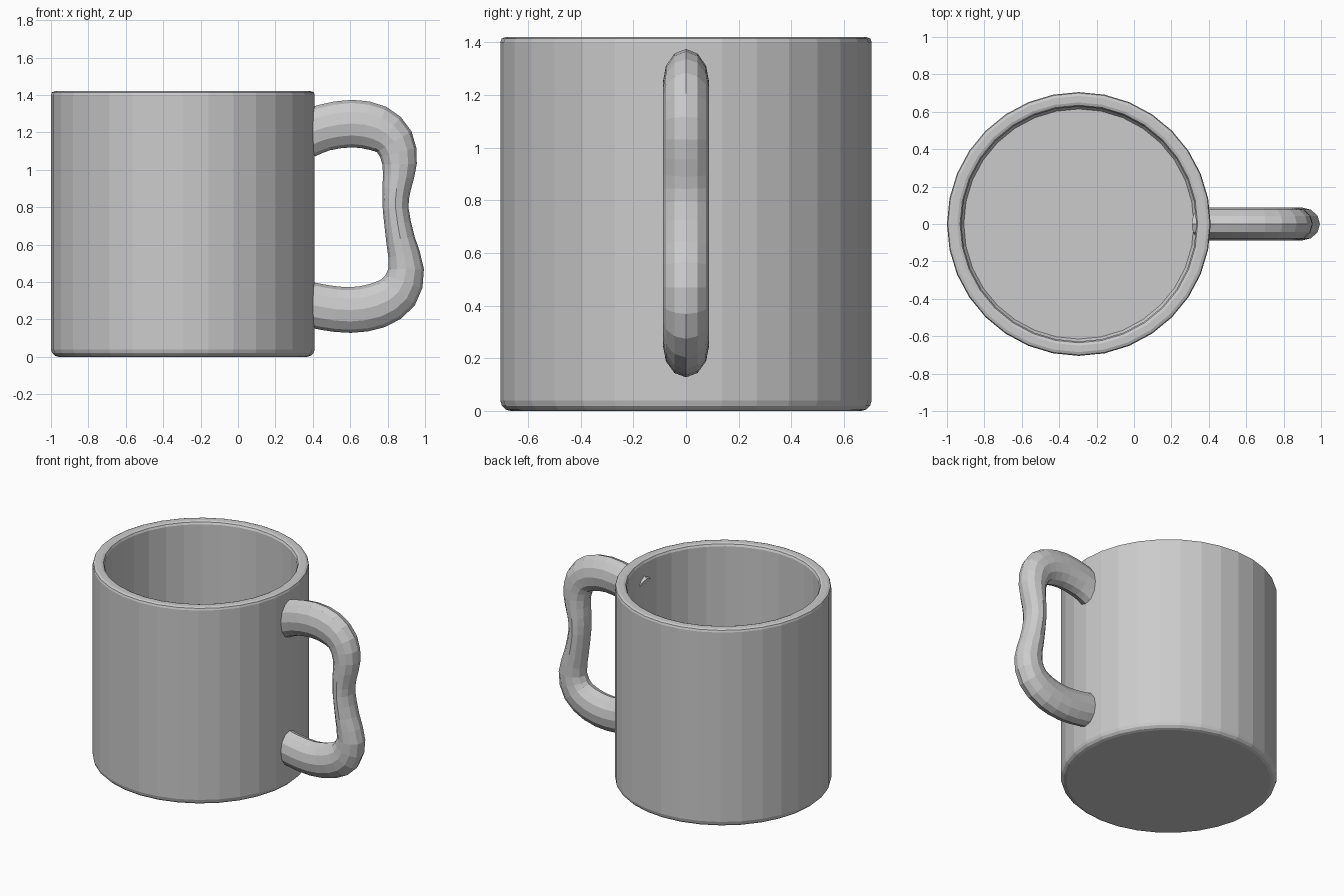
import bpy, bmesh, math
from mathutils import Vector

if "Cube" in bpy.data.objects:
    bpy.data.objects.remove(bpy.data.objects["Cube"])

CX, SIDES = -0.295, 32


def make_object(name, rings, cap=True):
    """Skin a list of equal-length vertex rings into a mesh object."""
    bm = bmesh.new()
    loops = [[bm.verts.new(p) for p in ring] for ring in rings]
    n = len(loops[0])
    for a, b in zip(loops, loops[1:]):
        for i in range(n):
            j = (i + 1) % n
            bm.faces.new((a[i], a[j], b[j], b[i]))
    if cap:
        bm.faces.new(loops[0][::-1])
        bm.faces.new(loops[-1])
    bmesh.ops.recalc_face_normals(bm, faces=bm.faces[:])
    mesh = bpy.data.meshes.new(name)
    bm.to_mesh(mesh)
    bm.free()
    obj = bpy.data.objects.new(name, mesh)
    bpy.context.collection.objects.link(obj)
    return obj


# Cup body: outer base, rounded foot, wall, rounded rim, inner wall and floor
profile = [(0.665, 0.0), (0.685, 0.006), (0.699, 0.02), (0.705, 0.04),
           (0.705, 1.40), (0.70, 1.414), (0.685, 1.42),
           (0.65, 1.42), (0.635, 1.414), (0.628, 1.40),
           (0.628, 0.10), (0.615, 0.08)]
body_rings = []
for r, z in profile:
    angles = [2 * math.pi * i / SIDES for i in range(SIDES)]
    body_rings.append([(CX + r * math.cos(a), r * math.sin(a), z) for a in angles])
make_object("cup_body", body_rings)

# Handle: centre line x, z and half thickness, narrowing at the grip
path = [Vector(p) for p in [
    (0.36, 1.185, 0.125), (0.46, 1.225, 0.125), (0.61, 1.247, 0.127),
    (0.745, 1.222, 0.124), (0.835, 1.15, 0.108), (0.864, 1.03, 0.092),
    (0.848, 0.90, 0.076), (0.843, 0.79, 0.069), (0.868, 0.63, 0.077),
    (0.899, 0.47, 0.095), (0.857, 0.345, 0.113), (0.745, 0.274, 0.122),
    (0.60, 0.250, 0.122), (0.46, 0.264, 0.121), (0.36, 0.285, 0.12)]]


def smooth_path(pts, steps):
    """Catmull-Rom subdivision of the path."""
    ext = [2 * pts[0] - pts[1]] + pts + [2 * pts[-1] - pts[-2]]
    out = []
    for a, b, c, d in zip(ext, ext[1:], ext[2:], ext[3:]):
        for k in range(steps):
            t = k / steps
            out.append(0.5 * (2 * b + (c - a) * t + (2 * a - 5 * b + 4 * c - d) * t**2
                              + (3 * b - a - 3 * c + d) * t**3))
    return out + [pts[-1]]


line = smooth_path(path, 2)
handle_rings = []
for i, p in enumerate(line):
    d = line[min(i + 1, len(line) - 1)] - line[max(i - 1, 0)]
    nx, nz = Vector((-d.y, d.x)).normalized()
    ring = []
    for k in range(12):
        a = 2 * math.pi * k / 12
        h = p.z * math.cos(a)
        ring.append((p.x + nx * h, 0.088 * math.sin(a), p.y + nz * h))
    handle_rings.append(ring)
make_object("handle", handle_rings)
